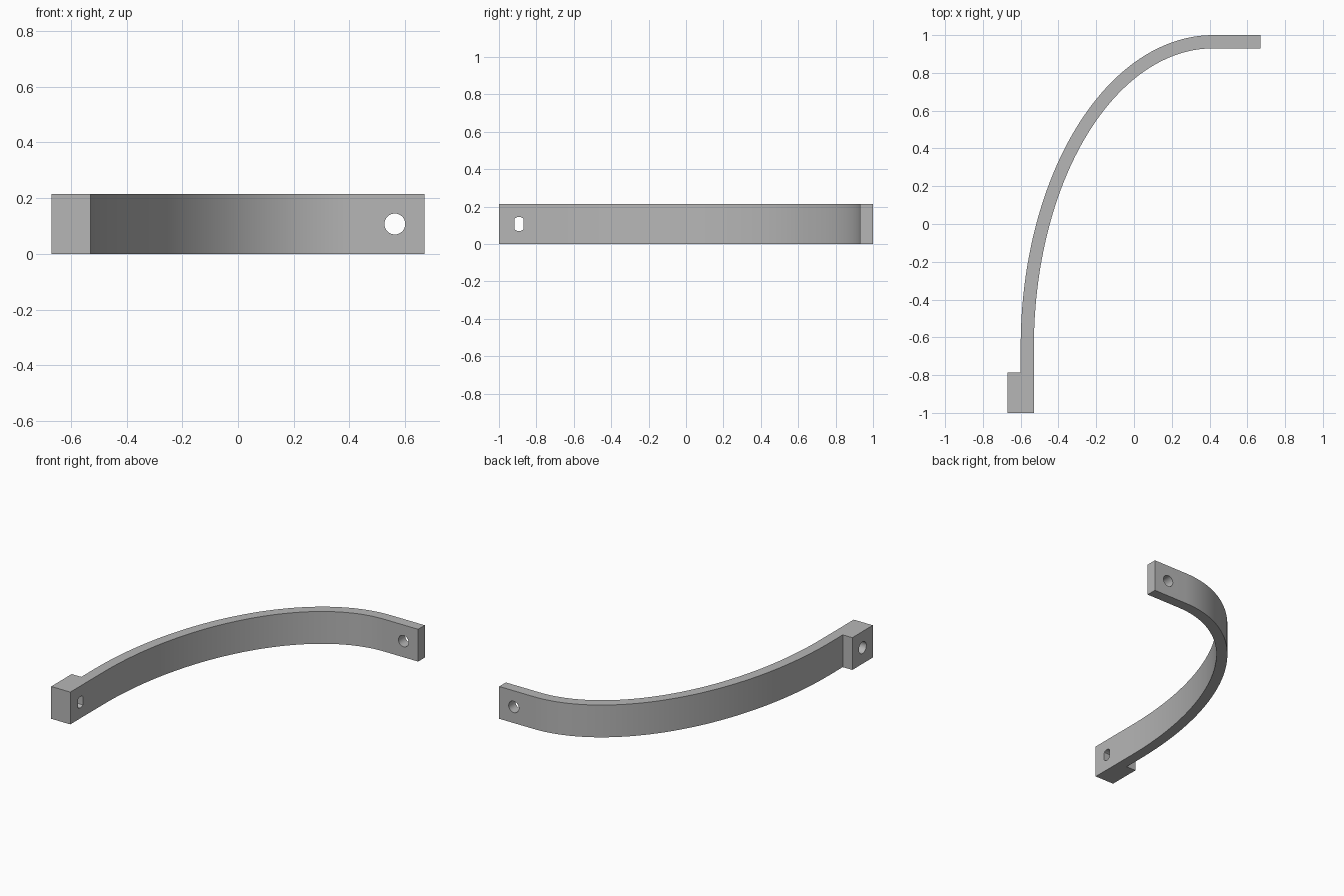
import bpy, bmesh, math
from mathutils import Matrix

if "Cube" in bpy.data.objects:
    bpy.data.objects.remove(bpy.data.objects["Cube"], do_unlink=True)

HEIGHT = 0.214
MID = HEIGHT / 2
THICK = 0.07
CX, CY = 0.42, -0.65      # centre of the elliptical bend
END_X, PAD_X, PAD_TOP = 0.67, -0.67, -0.785
RX, RY = 1.02, 1.65       # outer radii of the bend
STEPS = 48

grey = bpy.data.materials.new("plain grey")
grey.use_nodes = True
colour = (0.47, 0.47, 0.47, 1)
grey.diffuse_color = colour
grey.node_tree.nodes["Principled BSDF"].inputs["Base Color"].default_value = colour


def extrude(name, outline, depth, matrix=Matrix()):
    """Solid made by pushing a flat outline along its own z axis."""
    bm = bmesh.new()
    face = bm.faces.new([bm.verts.new((x, y, 0)) for x, y in outline])
    out = bmesh.ops.extrude_face_region(bm, geom=[face])
    top = [v for v in out["geom"] if isinstance(v, bmesh.types.BMVert)]
    bmesh.ops.translate(bm, verts=top, vec=(0, 0, depth))
    bmesh.ops.recalc_face_normals(bm, faces=bm.faces)
    bm.transform(matrix)
    mesh = bpy.data.meshes.new(name)
    bm.to_mesh(mesh)
    bm.free()
    mesh.materials.append(grey)
    obj = bpy.data.objects.new(name, mesh)
    bpy.context.collection.objects.link(obj)
    return obj


def bend(rx, ry):
    """Quarter ellipse from the pad side round to the straight end."""
    angles = [math.pi - math.pi / 2 * i / STEPS for i in range(STEPS + 1)]
    return [(CX + rx * math.cos(a), CY + ry * math.sin(a)) for a in angles]


def round_outline(radius, half_width=1):
    """Circle, with flat sides where half_width is smaller than the radius."""
    pts = []
    for i in range(48):
        a = 2 * math.pi * (i + 0.5) / 48
        x = max(-half_width, min(half_width, radius * math.cos(a)))
        y = radius * math.sin(a)
        # keep only the corners of each flat side
        if abs(x) < half_width:
            pts.append((x, y))
        elif abs(y) > 0.65 * radius:
            pts.append((x, y))
    return pts


def cut(target, cutter):
    mod = target.modifiers.new("hole", "BOOLEAN")
    mod.operation = "DIFFERENCE"
    mod.solver = "EXACT"
    mod.object = cutter
    bpy.context.view_layer.objects.active = target
    bpy.ops.object.modifier_apply(modifier=mod.name)
    bpy.data.objects.remove(cutter, do_unlink=True)


# Curved strap with a thick mounting pad at the front end
outer = bend(RX, RY)
inner = bend(RX - THICK, RY - THICK)
wall_x = CX - RX
outline = [(wall_x + THICK, -1), (PAD_X, -1), (PAD_X, PAD_TOP), (wall_x, PAD_TOP)]
outline += outer + [(END_X, 1), (END_X, 1 - THICK)] + inner[::-1]
bracket = extrude("curved_bracket", outline, HEIGHT)

# Round hole through the straight end
along_y = Matrix.Rotation(math.radians(-90), 4, "X")
cut(bracket, extrude("end_hole_cutter", round_outline(0.0375), 0.2,
                     Matrix.Translation((0.563, 0.86, MID)) @ along_y))

# Round bore from outside the pad, flat-sided neck on the inside
along_x = Matrix.Rotation(math.radians(90), 4, "Z") @ along_y
along_x = Matrix(((0, 0, 1, 0), (1, 0, 0, 0), (0, 1, 0, 0), (0, 0, 0, 1)))
for name, shape, start, length in (
        ("pad_bore_cutter", round_outline(0.039), -0.72, 0.12),
        ("pad_neck_cutter", round_outline(0.0375, 0.025), -0.63, 0.15)):
    cut(bracket, extrude(name, shape, length,
                         Matrix.Translation((start, -0.893, MID)) @ along_x))

# Smooth bend with crisp edges
bpy.ops.object.select_all(action="DESELECT")
bracket.select_set(True)
bpy.context.view_layer.objects.active = bracket
bpy.ops.object.shade_smooth_by_angle(angle=math.radians(30))
